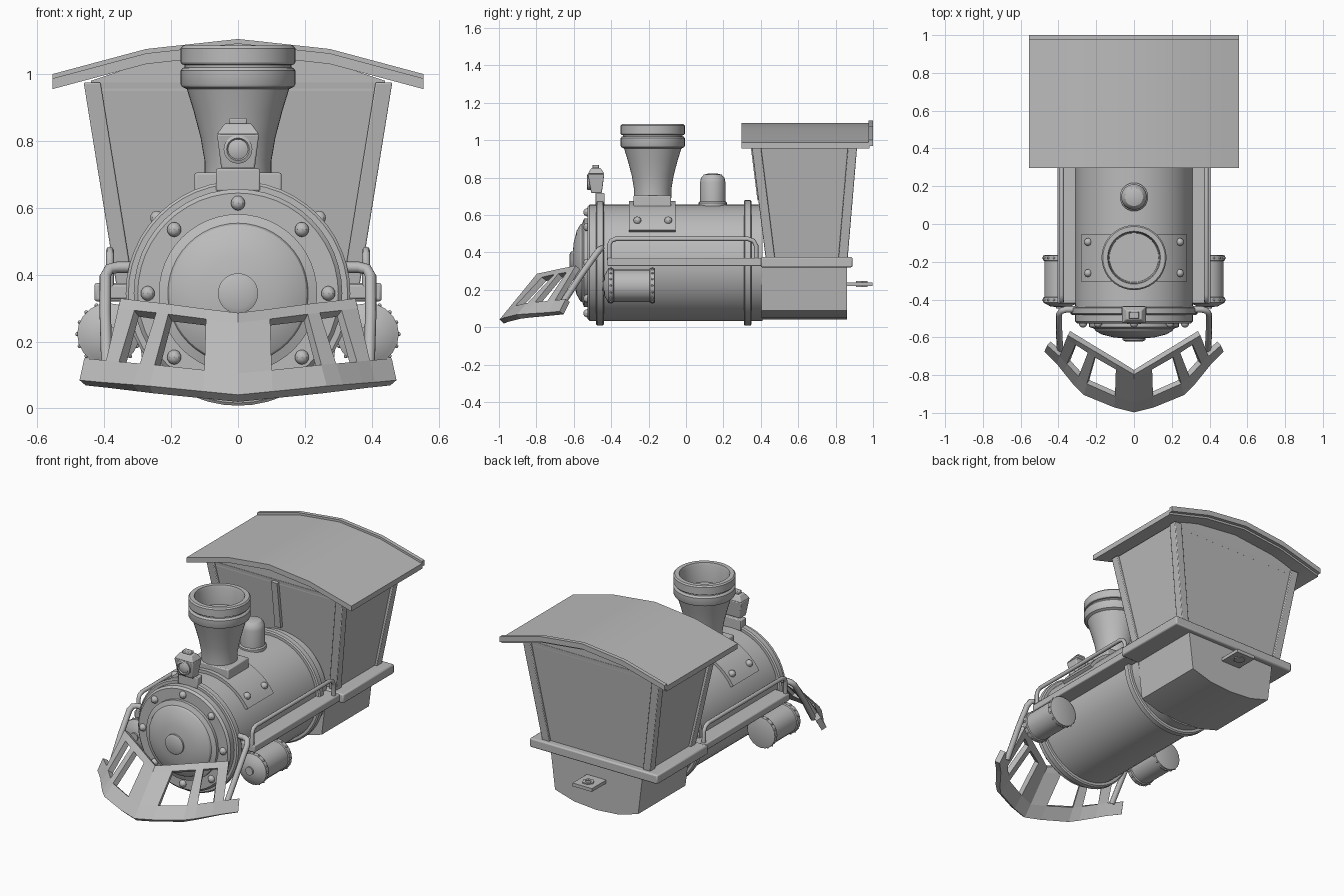
import bpy, bmesh, math
from mathutils import Vector, Matrix

if "Cube" in bpy.data.objects:
    bpy.data.objects.remove(bpy.data.objects["Cube"])

grey = bpy.data.materials.new("plain_grey")
grey.use_nodes = True
grey.diffuse_color = (0.5, 0.5, 0.5, 1)
grey.node_tree.nodes["Principled BSDF"].inputs["Base Color"].default_value = (0.5, 0.5, 0.5, 1)

AXIS_Z = Matrix.Identity(4)
AXIS_FRONT = Matrix.Rotation(math.pi / 2, 4, 'X')      # local z -> -y
MID = 0.344                                            # boiler axis height


def finish(name, bm, bevel=0.0, smooth=True):
    bmesh.ops.recalc_face_normals(bm, faces=bm.faces)
    me = bpy.data.meshes.new(name)
    bm.to_mesh(me)
    bm.free()
    me.materials.append(grey)
    ob = bpy.data.objects.new(name, me)
    bpy.context.collection.objects.link(ob)
    if bevel:
        mod = ob.modifiers.new("Bevel", 'BEVEL')
        mod.width, mod.segments = bevel, 2
    if smooth:
        bpy.ops.object.select_all(action='DESELECT')
        ob.select_set(True)
        bpy.context.view_layer.objects.active = ob
        bpy.ops.object.shade_smooth_by_angle(angle=math.radians(32))
    return ob


def skin(rings, closed_ends=True):
    """Join equal rings of points into one closed body."""
    bm = bmesh.new()
    vs = [[bm.verts.new(p) for p in r] for r in rings]
    n = len(vs[0])
    for a, b in zip(vs, vs[1:]):
        for i in range(n):
            j = (i + 1) % n
            bm.faces.new((a[i], a[j], b[j], b[i]))
    if closed_ends:
        bm.faces.new(vs[0])
        bm.faces.new(vs[-1])
    return bm


def lathe(name, profile, at, axis=AXIS_Z, n=40):
    """Turn (radius, height) pairs about an axis."""
    m = Matrix.Translation(at) @ axis
    rings = [[m @ Vector((r * math.cos(math.tau * i / n), r * math.sin(math.tau * i / n), h))
              for i in range(n)] for r, h in profile]
    return finish(name, skin(rings))


def prism(name, pts, y0, y1, bevel=0.0):
    return finish(name, skin([[(x, y, z) for x, z in pts] for y in (y0, y1)]), bevel)


def taper(name, low, high, bevel=0.0):
    """Box between two rectangles given as (x0, x1, y0, y1, z)."""
    rings = [[(a, c, z), (b, c, z), (b, d, z), (a, d, z)] for a, b, c, d, z in (low, high)]
    return finish(name, skin(rings), bevel)


def box(name, x0, x1, y0, y1, z0, z1, bevel=0.0):
    return taper(name, (x0, x1, y0, y1, z0), (x0, x1, y0, y1, z1), bevel)


def tube(name, pts, r):
    cu = bpy.data.curves.new(name, 'CURVE')
    cu.dimensions, cu.bevel_depth, cu.bevel_resolution, cu.use_fill_caps = '3D', r, 2, True
    sp = cu.splines.new('POLY')
    sp.points.add(len(pts) - 1)
    for p, co in zip(sp.points, pts):
        p.co = (*co, 1)
    cu.materials.append(grey)
    ob = bpy.data.objects.new(name, cu)
    bpy.context.collection.objects.link(ob)


def studs(name, spots, r):
    bm = bmesh.new()
    for p in spots:
        bmesh.ops.create_uvsphere(bm, u_segments=10, v_segments=8, radius=r,
                                  matrix=Matrix.Translation(p))
    finish(name, bm)


def circle(r, n, y, cx, cz):
    return [(cx + r * math.cos(math.tau * i / n), y, cz + r * math.sin(math.tau * i / n))
            for i in range(n)]


def sheet(name, quads, thick, inset=0.0):
    """Thin plate from quads; inset turns each quad into an open frame."""
    bm = bmesh.new()
    for q in quads:
        bm.faces.new([bm.verts.new(p) for p in q])
    if inset:
        inner = list(bm.faces)
        bmesh.ops.inset_individual(bm, faces=inner, thickness=inset)
        bmesh.ops.delete(bm, geom=inner, context='FACES')
    bmesh.ops.remove_doubles(bm, verts=bm.verts, dist=0.0005)
    ob = finish(name, bm, smooth=False)
    mod = ob.modifiers.new("Thickness", 'SOLIDIFY')
    mod.thickness, mod.offset = thick, 0
    return ob


# Boiler, flanges and smokebox door
lathe("boiler", [(0.312, -0.41), (0.312, 0.515), (0.30, 0.527)], (0, 0, MID), AXIS_FRONT, 48)
for label, y in (("front", -0.46), ("rear", 0.33)):
    lathe(label + "_flange", [(0.328, -0.021), (0.336, -0.015), (0.336, 0.015), (0.328, 0.021)],
          (0, y, MID), AXIS_FRONT, 48)
lathe("smokebox_door", [(0.237, 0.52), (0.237, 0.545), (0.21, 0.555), (0.205, 0.565),
                        (0.17, 0.585), (0.11, 0.6), (0.06, 0.605), (0.06, 0.615), (0.045, 0.622)],
      (0, 0, MID), AXIS_FRONT, 48)
studs("door_rivets", circle(0.27, 8, -0.527, 0, MID), 0.022)

# Chimney with its saddle
lathe("chimney", [(0.1, 0.69), (0.1, 0.74), (0.112, 0.81), (0.133, 0.89), (0.153, 0.955),
                  (0.168, 0.962), (0.172, 0.97), (0.172, 1.01), (0.166, 1.018), (0.16, 1.02),
                  (0.16, 1.027), (0.168, 1.029), (0.172, 1.035), (0.172, 1.077), (0.165, 1.085),
                  (0.14, 1.085), (0.135, 1.07), (0.13, 0.97)], (0, -0.178, 0), n=40)
arc = [math.radians(a) for a in range(-58, 59, 4)]
plate = [(r * math.sin(a), MID + r * math.cos(a))
         for r, sweep in ((0.305, arc), (0.33, arc[::-1])) for a in sweep]
prism("saddle_plate", plate, -0.305, -0.055)
box("saddle_block", -0.13, 0.13, -0.28, -0.08, 0.6, 0.705, 0.006)
studs("saddle_rivets", [(s * 0.243, y, 0.57) for s in (-1, 1) for y in (-0.26, -0.095)], 0.021)

# Steam dome
lathe("steam_dome", [(0.075, 0.63), (0.075, 0.665), (0.068, 0.672), (0.068, 0.775), (0.062, 0.8),
                     (0.048, 0.815), (0.025, 0.821)], (0, 0.143, 0), n=28)

# Headlamp
box("lamp_bracket", -0.066, 0.066, -0.485, -0.435, 0.65, 0.717, 0.005)
taper("lamp_body", (-0.05, 0.05, -0.507, -0.45, 0.717), (-0.063, 0.063, -0.525, -0.437, 0.82), 0.005)
taper("lamp_roof", (-0.063, 0.063, -0.525, -0.437, 0.82), (-0.04, 0.04, -0.505, -0.457, 0.852), 0.004)
box("lamp_cap", -0.027, 0.027, -0.5, -0.465, 0.85, 0.868, 0.004)
lathe("lamp_lens", [(0.043, 0.48), (0.043, 0.526), (0.034, 0.53), (0.03, 0.524), (0.015, 0.53)],
      (0, 0, 0.775), AXIS_FRONT, 20)

# Running boards, cab deck and firebox
for s, side in ((1, "left"), (-1, "right")):
    x0, x1 = sorted((s * 0.28, s * 0.405))
    box(side + "_running_board", x0, x1, -0.42, 0.41, 0.327, 0.37, 0.006)
box("cab_deck", -0.43, 0.43, 0.40, 0.89, 0.32, 0.375, 0.008)
half = [(0.31, 0.33), (0.28, 0.09), (0.15, 0.052)]
prism("firebox", half + [(0, 0.04)] + [(-x, z) for x, z in half[::-1]], 0.405, 0.86)

# Coupling plate
box("coupling_plate", -0.065, 0.065, 0.85, 0.998, 0.22, 0.24)
lathe("coupling_eye", [(0.018, 0.215), (0.035, 0.215), (0.035, 0.247), (0.018, 0.247), (0.018, 0.235)],
      (0, 0.94, 0), n=6)


# Cab: walls flare towards the roof
def cab(sx, sy, z, out=0.0):
    t = (z - 0.375) / 0.59
    half_y = 0.22 + 0.062 * t + out
    return (sx * (0.365 + 0.095 * t + out), 0.645 - 0.012 * t + sy * half_y, z)


def cab_rect(z, out):
    x, y1, _ = cab(1, 1, z, out)
    return (-x, x, cab(1, -1, z, out)[1], y1, z)


taper("cab_walls", cab_rect(0.37, -0.014), cab_rect(0.975, -0.014))
for sx in (-1, 1):
    for sy in (-1, 1):
        ends = []
        for z in (0.37, 0.975):
            x, y, _ = cab(sx, sy, z)
            xs, ys = sorted((x, x - sx * 0.05)), sorted((y, y - sy * 0.05))
            ends.append((*xs, *ys, z))
        taper("cab_corner_post", ends[0], ends[1], 0.004)

# Window frames on the sides and front
for s, side in ((1, "left"), (-1, "right")):
    q = [(cab(s, 0, z, -0.01)[0], y, z)
         for y, z in ((0.505, 0.645), (0.775, 0.645), (0.795, 0.935), (0.48, 0.935))]
    sheet(side + "_window_frame", [q], 0.035, 0.025)


def front_spot(x, z):
    return (x, cab(0, -1, z, -0.01)[1], z)


sheet("front_window_frame", [[front_spot(x, z) for x, z in
      ((-0.19, 0.67), (0.19, 0.67), (0.213, 0.972), (-0.213, 0.972))]], 0.035, 0.028)
sheet("front_window_bar", [[front_spot(x, z) for x, z in
      ((-0.02, 0.68), (0.02, 0.68), (0.02, 0.965), (-0.02, 0.965))]], 0.03)


# Roof
def arch(top):
    up = [(-0.555, top - 0.105), (-0.275, top - 0.03), (0, top), (0.275, top - 0.03), (0.555, top - 0.105)]
    return up + [(x, z - 0.032) for x, z in up[::-1]]


prism("roof", arch(1.092), 0.297, 0.98)
prism("roof_rear_strip", arch(1.105), 0.976, 1.0)
prism("cab_gable", [(-0.44, 0.95), (0.44, 0.95), (0.44, 0.98), (0.275, 1.035), (0, 1.065),
                    (-0.275, 1.035), (-0.44, 0.98)], 0.366, 0.9)

# Cylinders, handrails and front struts
for s, side in ((1, "left"), (-1, "right")):
    cx, cz = s * 0.388, 0.222
    lathe(side + "_cylinder", [(0.085, 0.165), (0.093, 0.168), (0.093, 0.192), (0.087, 0.196),
                               (0.087, 0.386), (0.093, 0.39), (0.093, 0.415), (0.08, 0.422),
                               (0.055, 0.436), (0.025, 0.44), (0.025, 0.448)],
          (cx, 0, cz), AXIS_FRONT, 20)
    studs(side + "_cylinder_rivets", [p for y in (-0.18, -0.402) for p in circle(0.093, 16, y, cx, cz)], 0.006)
    tube(side + "_handrail", [(s * 0.383, y, z) for y, z in
         ((-0.41, 0.36), (-0.41, 0.44), (-0.4, 0.462), (-0.375, 0.472), (0.33, 0.472),
          (0.36, 0.462), (0.375, 0.435), (0.375, 0.36))], 0.012)
    tube(side + "_strut", [(s * x, y, z) for x, y, z in
         ((0.3, -0.452, 0.422), (0.36, -0.452, 0.422), (0.386, -0.46, 0.416), (0.397, -0.478, 0.395),
          (0.397, -0.56, 0.28), (0.392, -0.665, 0.12))], 0.017)

# Plough: slatted plate swept from an upper V to a lower bow
columns = [(0, 0, -0.985), (0.09, 0.1, -0.96), (0.195, 0.26, -0.895), (0.23, 0.305, -0.85),
           (0.295, 0.365, -0.775), (0.345, 0.4, -0.73), (0.41, 0.465, -0.665)]
rows = [0, 0.12, 0.74, 1]


def plough(col, t, s):
    xt, xb, yb = col
    top = Vector((xt, -0.785 + 0.6 * xt, 0.275 + 0.13 * xt))
    p = top.lerp(Vector((xb, yb, 0.03 + 0.1 * xb)), t)
    return (s * p.x, p.y, p.z)


quads = []
for s in (-1, 1):
    for i in range(len(columns) - 1):
        for j in range(len(rows) - 1):
            is_hole = j == 1 and i in (1, 3)
            beyond_plate = i == 5 and j < 2
            if not (is_hole or beyond_plate):
                a, b = columns[i], columns[i + 1]
                quads.append([plough(a, rows[j], s), plough(b, rows[j], s),
                              plough(b, rows[j + 1], s), plough(a, rows[j + 1], s)])
sheet("plough", quads, 0.032)
